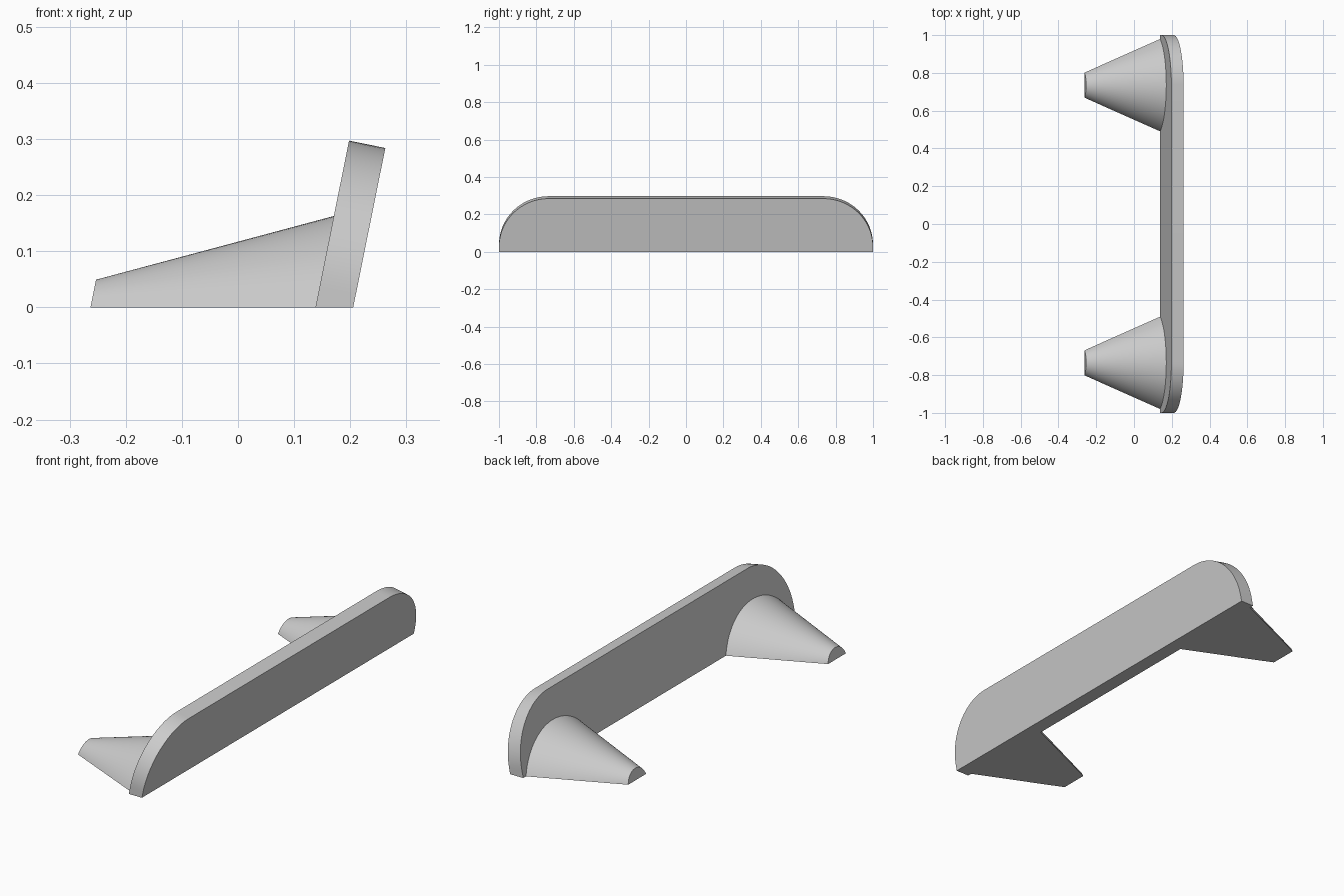
import bpy, bmesh
from math import radians, sin, cos, pi
from mathutils import Matrix, Vector

default = bpy.data.objects.get("Cube")
if default:
    bpy.data.objects.remove(default, do_unlink=True)

grey = bpy.data.materials.new("light grey")
grey.use_nodes = True
grey.diffuse_color = (0.6, 0.6, 0.6, 1)
grey.node_tree.nodes["Principled BSDF"].inputs["Base Color"].default_value = (0.6, 0.6, 0.6, 1)

# Leaning frame: local x is the plate's normal, local z runs up the plate
LEAN = Matrix.Translation((0.138, 0, 0)) @ Matrix.Rotation(radians(11.4), 4, 'Y')


def finish(name, bm):
    """Lean the part, cut it flat at the ground and cap the cut."""
    bm.transform(LEAN)
    cut = bmesh.ops.bisect_plane(bm, geom=bm.verts[:] + bm.edges[:] + bm.faces[:],
                                 plane_co=(0, 0, 0), plane_no=(0, 0, -1), clear_outer=True)
    rim = [e for e in cut["geom_cut"] if isinstance(e, bmesh.types.BMEdge)]
    bmesh.ops.holes_fill(bm, edges=rim, sides=0)
    bmesh.ops.recalc_face_normals(bm, faces=bm.faces)
    mesh = bpy.data.meshes.new(name)
    bm.to_mesh(mesh)
    bm.free()
    mesh.materials.append(grey)
    mesh.shade_smooth()
    mesh.set_sharp_from_angle(angle=radians(30))
    obj = bpy.data.objects.new(name, mesh)
    bpy.context.collection.objects.link(obj)


# Leaning plate with rounded upper corners
RADIUS, TOP, THICK, STEPS = 0.265, 0.303, 0.066, 24
arc = [(1 - RADIUS + RADIUS * cos(pi / 2 * i / STEPS),
        TOP - RADIUS + RADIUS * sin(pi / 2 * i / STEPS)) for i in range(STEPS + 1)]
half = [(1, -0.1)] + arc
outline = half + [(-y, z) for y, z in reversed(half)]
bm = bmesh.new()
face = bm.faces.new([bm.verts.new((0, y, z)) for y, z in outline])
out = bmesh.ops.extrude_face_region(bm, geom=[face])
bmesh.ops.translate(bm, vec=Vector((THICK, 0, 0)),
                    verts=[v for v in out["geom"] if isinstance(v, bmesh.types.BMVert)])
finish("plate", bm)

# Tapered support feet, square to the plate
LENGTH = 0.393
for name, y in (("front_foot", -0.735), ("back_foot", 0.735)):
    bm = bmesh.new()
    place = Matrix.Translation((-LENGTH / 2, y, -0.097)) @ Matrix.Rotation(-pi / 2, 4, 'Y')
    bmesh.ops.create_cone(bm, cap_ends=True, segments=96, radius1=0.263, radius2=0.068,
                          depth=LENGTH, matrix=place)
    finish(name, bm)
